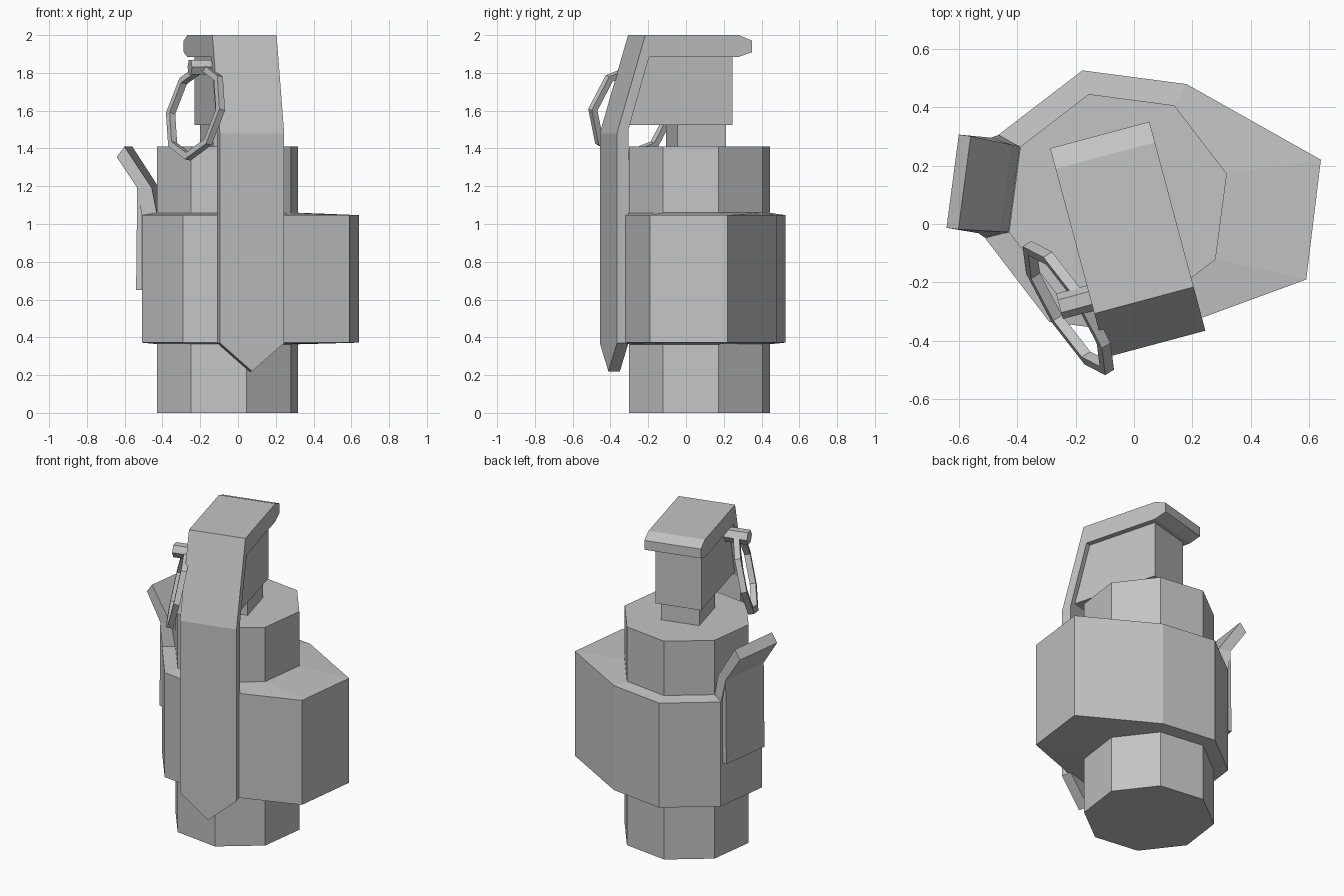
import bpy, bmesh, math
from mathutils import Matrix, Vector

cube = bpy.data.objects.get("Cube")
if cube:
    bpy.data.objects.remove(cube, do_unlink=True)

metal = bpy.data.materials.new("plain_grey")
metal.use_nodes = True
GREY = (0.55, 0.55, 0.55, 1)
metal.diffuse_color = GREY
metal.node_tree.nodes["Principled BSDF"].inputs["Base Color"].default_value = GREY

AXIS = Vector((-0.055, 0.072, 0))


def frame(degrees):
    return Matrix.Translation(AXIS) @ Matrix.Rotation(math.radians(degrees), 4, "Z")


HEAD = frame(15)
CLIP = frame(82.5)


def loft(name, rings, matrix=Matrix(), closed=False):
    """Skin a list of equal-sized vertex rings; cap the ends unless closed."""
    bm = bmesh.new()
    loops = [[bm.verts.new(matrix @ Vector(p)) for p in ring] for ring in rings]
    size = len(loops[0])
    pairs = list(zip(loops, loops[1:]))
    if closed:
        pairs.append((loops[-1], loops[0]))
    else:
        bm.faces.new(loops[0])
        bm.faces.new(loops[-1])
    for a, b in pairs:
        for i in range(size):
            j = (i + 1) % size
            bm.faces.new((a[i], a[j], b[j], b[i]))
    bmesh.ops.remove_doubles(bm, verts=bm.verts, dist=1e-5)
    bmesh.ops.recalc_face_normals(bm, faces=bm.faces)
    mesh = bpy.data.meshes.new(name)
    bm.to_mesh(mesh)
    bm.free()
    mesh.materials.append(metal)
    obj = bpy.data.objects.new(name, mesh)
    bpy.context.collection.objects.link(obj)
    return obj


def strip(name, sections, matrix):
    """Symmetric plate from sections: outer (y, z), inner (y, z), half widths."""
    rings = []
    for (yo, zo), (yi, zi), wo, wi in sections:
        rings.append([(-wo, yo, zo), (wo, yo, zo), (wi, yi, zi), (-wi, yi, zi)])
    return loft(name, rings, matrix)


def octagon(radius, z):
    angles = [math.radians(15 + 45 * k) for k in range(8)]
    return [(AXIS.x + radius * math.cos(a), AXIS.y + radius * math.sin(a), z)
            for a in angles]


# Octagonal body
loft("body", [octagon(0.386, 0), octagon(0.386, 1.41)])

# Wide collar, its two left-hand corners drawn out sideways
def collar_ring(z):
    ring = octagon(0.47, z)
    ring[0] = (0.64, 0.22, z)
    ring[7] = (0.59, -0.19, z)
    return ring

loft("collar", [octagon(0.38, 0.363), collar_ring(0.372),
                collar_ring(1.047), octagon(0.38, 1.06)])

# Neck and head block under the lever
strip("neck", [((0.112, 1.54), (0.112, 1.4), 0.12, 0.12),
               ((-0.153, 1.54), (-0.153, 1.4), 0.12, 0.12)], HEAD)
strip("head_block", [((0.141, 1.89), (0.141, 1.525), 0.143, 0.143),
                     ((-0.325, 1.89), (-0.432, 1.525), 0.143, 0.143)], HEAD)

# Bent safety lever with a pointed lower end
W = 0.176
strip("lever", [((0.241, 1.97), (0.241, 1.91), W, W),
                ((0.168, 2.0), (0.168, 1.885), W, W),
                ((-0.345, 2.0), (-0.324, 1.885), W, W),
                ((-0.5, 1.48), (-0.437, 1.5), W, W),
                ((-0.5, 0.37), (-0.437, 0.37), W, W),
                ((-0.5, 0.22), (-0.437, 0.22), 0, 0)], HEAD)

# Side clip: outward bent tab and the plate below it
strip("clip_tab", [((0.571, 1.355), (0.53, 1.41), 0.161, 0.161),
                   ((0.46, 1.19), (0.385, 1.19), 0.165, 0.15),
                   ((0.434, 1.04), (0.355, 1.04), 0.178, 0.148)], CLIP)
strip("clip_plate", [((0.461, 1.19), (0.42, 1.04), 0.165, 0.165),
                     ((0.467, 0.65), (0.42, 0.65), 0.165, 0.165)], CLIP)

# Pin through the head
def hexagon(x):
    return [(x, -0.29 + 0.045 * math.cos(a), 1.83 + 0.045 * math.sin(a))
            for a in (math.pi * k / 3 for k in range(6))]

loft("pin", [hexagon(-0.285), hexagon(-0.1)], HEAD)

# Eight-sided pull ring hanging from the pin
centre = Vector((-0.225, -0.288, 1.595))
across = Vector((0.54, -0.84, 0.04)).normalized()
normal = across.cross(Vector((0.16, 0.15, 0.975))).normalized()
up = normal.cross(across)
ring = []
for k in range(8):
    a = math.pi * k / 4
    out = across * math.cos(a) + up * math.sin(a)
    ring.append([centre + out * r + normal * n
                 for r, n in ((0.262, 0.018), (0.262, -0.018),
                              (0.226, -0.018), (0.226, 0.018))])
loft("pull_ring", ring, closed=True)
